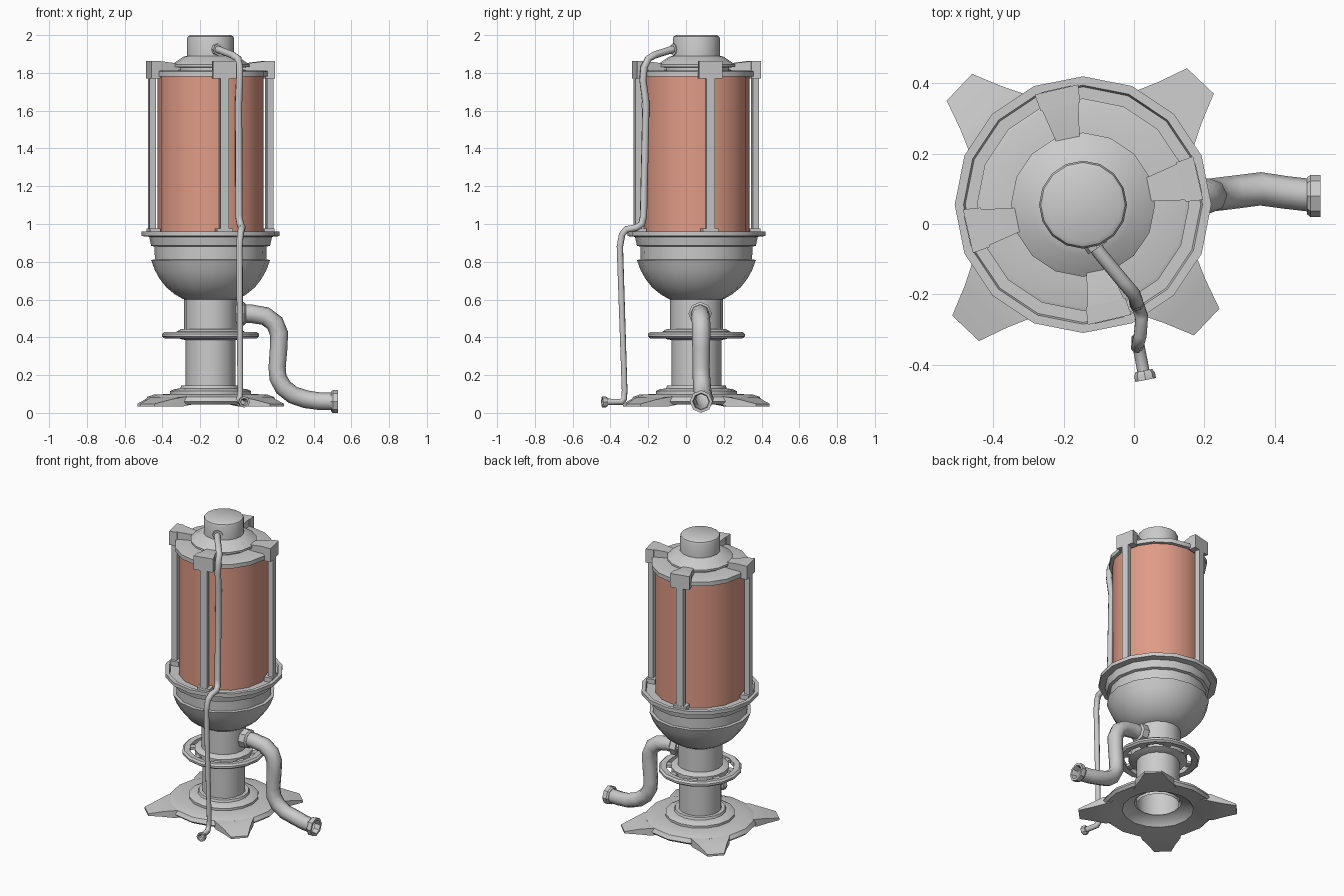
import bpy, bmesh, math
from mathutils import Vector, Matrix

if "Cube" in bpy.data.objects:
    bpy.data.objects.remove(bpy.data.objects["Cube"])

AXIS = Vector((-0.145, 0.055, 0))   # centre line of the tank
copper = bpy.data.materials.new("copper_tint")
copper.diffuse_color = (0.75, 0.33, 0.24, 1)
copper.use_nodes = True
copper.node_tree.nodes["Principled BSDF"].inputs["Base Color"].default_value = copper.diffuse_color


def finish(name, bm, mat=None, angle=35):
    bmesh.ops.recalc_face_normals(bm, faces=bm.faces)
    me = bpy.data.meshes.new(name)
    bm.to_mesh(me)
    bm.free()
    me.shade_smooth()
    me.set_sharp_from_angle(angle=math.radians(angle))
    ob = bpy.data.objects.new(name, me)
    bpy.context.collection.objects.link(ob)
    if mat:
        me.materials.append(mat)
    return ob


def lathe(name, profile, sides=16, closed=False, cap=False, at=AXIS, rot=None, mat=None):
    """Revolve (radius, height) points round z, then rotate and move."""
    bm = bmesh.new()
    rings = []
    for r, z in profile:
        rings.append([bm.verts.new((r * math.cos(a), r * math.sin(a), z))
                      for a in (2 * math.pi * i / sides for i in range(sides))])
    pairs = list(zip(rings, rings[1:])) + ([(rings[-1], rings[0])] if closed else [])
    for lo, hi in pairs:
        for i in range(sides):
            j = (i + 1) % sides
            bm.faces.new((lo[i], lo[j], hi[j], hi[i]))
    if cap:
        bm.faces.new(rings[-1])
        bm.faces.new(rings[0][::-1])
    m = Matrix.Translation(at) @ (rot.to_matrix().to_4x4() if rot else Matrix())
    bm.transform(m)
    return finish(name, bm, mat)


def add_loft(bm, sections, angle):
    """Radial solid from (radius, width, z_low, z_high) sections, turned by angle."""
    m = Matrix.Translation(AXIS) @ Matrix.Rotation(math.radians(angle), 4, 'Z')
    rings = [[bm.verts.new(m @ Vector(p)) for p in
              ((r, -w / 2, z0), (r, w / 2, z0), (r, w / 2, z1), (r, -w / 2, z1))]
             for r, w, z0, z1 in sections]
    for a, b in zip(rings, rings[1:]):
        for i in range(4):
            j = (i + 1) % 4
            bm.faces.new((a[i], a[j], b[j], b[i]))
    bm.faces.new(rings[0])
    bm.faces.new(rings[-1])


def radial(name, parts, start, count):
    bm = bmesh.new()
    for k in range(count):
        for sections in parts:
            add_loft(bm, sections, start + k * 360 / count)
    return finish(name, bm, angle=30)


def tube(name, pts, radius, bevel_res):
    """Pipe through (x, y, z, radius factor) points."""
    cu = bpy.data.curves.new(name, 'CURVE')
    cu.dimensions = '3D'
    cu.bevel_depth = radius
    cu.bevel_resolution = bevel_res
    sp = cu.splines.new('POLY')
    sp.points.add(len(pts) - 1)
    for p, (x, y, z, f) in zip(sp.points, pts):
        p.co = (x, y, z, 1)
        p.radius = f
    sp.use_smooth = True
    ob = bpy.data.objects.new(name, cu)
    bpy.context.collection.objects.link(ob)
    return ob


def fitting(name, at, direction, profile, sides=8):
    q = Vector(direction).to_track_quat('Z', 'Y')
    return lathe(name, profile, sides, closed=True, at=Vector(at), rot=q)


# base plate with stepped collar, hollow underneath
lathe("base_plate", [(.132, .14), (.145, .10), (.20, .08), (.22, .055), (.335, .045),
                     (.35, .06), (.335, .085), (.30, .097), (.215, .10), (.215, .115),
                     (.195, .125), (.16, .13), (.155, .145), (.132, .145)], closed=True)
radial("base_feet", [[(.22, .28, .055, .09), (.33, .235, .035, .085), (.40, .17, .035, .07),
                      (.485, .105, .035, .048)]], 46.5, 4)

# column, open at the bottom
lathe("column", [(.132, .09), (.132, .40), (.14, .41), (.14, .62)])
lathe("column_collar", [(.13, .385), (.155, .39), (.18, .40), (.18, .43), (.155, .445), (.13, .445)])

# ring around the column with short tabs
lathe("column_ring", [(.21, .398), (.245, .395), (.257, .405), (.257, .418), (.245, .428), (.21, .425)],
      closed=True)
radial("ring_tabs", [[(.17, .045, .402, .42), (.215, .045, .402, .42)]], 22.5, 8)

# bowl and flange
lathe("bowl", [(.13, .60), (.145, .602), (.19, .628), (.235, .665), (.27, .71), (.295, .755),
               (.315, .81), (.295, .812), (.297, .88), (.315, .885), (.325, .932), (.365, .936),
               (.365, .96), (.34, .96), (.335, .945), (.27, .945)])

# tank and cap
lathe("tank", [(.28, .94), (.28, 1.785)], cap=True, mat=copper)
lathe("tank_rim", [(.27, 1.78), (.302, 1.78), (.302, 1.808), (.29, 1.812), (.17, 1.812)])
lathe("tank_cap", [(.17, 1.80), (.17, 1.828), (.205, 1.832), (.205, 1.845), (.145, 1.885),
                   (.12, 1.892)])
lathe("top_knob", [(.125, 1.88), (.125, 1.98), (.12, 1.993), (.108, 2.0)], cap=True)

# cage: top brackets, rods and rod feet
radial("cage_brackets", [[(.17, .06, 1.815, 1.848), (.285, .105, 1.805, 1.862),
                          (.286, .115, 1.77, 1.862), (.336, .127, 1.77, 1.862)]], 13, 4)
radial("cage_rods", [[(.302, .046, .945, 1.78), (.336, .046, .945, 1.78)],
                     [(.282, .085, .945, .975), (.338, .085, .945, .975)]], 13, 4)

# thin pipe from the knob down the front
tube("thin_pipe", [(-.118, -.05, 1.925, 1), (-.10, -.08, 1.922, 1), (-.03, -.165, 1.895, 1),
                   (0, -.20, 1.875, 1), (.008, -.222, 1.83, 1), (.008, -.228, 1.76, 1),
                   (.003, -.212, 1.64, 1), (.005, -.225, 1.04, 1), (.012, -.235, .998, 1),
                   (.022, -.265, .98, 1), (.018, -.315, .972, 1), (.012, -.338, .945, .95),
                   (.008, -.35, .88, .9), (.012, -.325, .12, .8), (.008, -.327, .075, .85),
                   (.012, -.342, .058, .9), (.03, -.435, .058, .9)], .0195, 2)
fitting("thin_pipe_collar", (-.108, -.062, 1.924), (.55, -.83, 0),
        [(.015, -.02), (.032, -.02), (.032, .008), (.015, .008)])
fitting("thin_pipe_nozzle", (.03, -.427, .058), (.19, -.98, 0),
        [(.012, -.01), (.024, -.01), (.03, 0), (.03, .017), (.02, .017), (.016, 0)])

# thick hose from the column to the side
tube("thick_hose", [(-.02, .075, .525, 1), (.07, .075, .525, 1), (.145, .077, .512, 1),
                    (.195, .08, .475, 1), (.217, .08, .42, 1), (.215, .08, .34, .95),
                    (.207, .08, .24, .93), (.212, .082, .185, .95), (.24, .085, .135, .97),
                    (.29, .091, .095, .97), (.36, .10, .072, .97), (.43, .09, .062, .95),
                    (.515, .08, .06, .95)], .049, 2)
fitting("hose_collar", (.02, .075, .525), (1, 0, 0),
        [(.03, -.03), (.062, -.03), (.062, .012), (.05, .022), (.03, .022)])
fitting("hose_nozzle", (.50, .08, .06), (1, 0, 0),
        [(.04, -.008), (.052, -.008), (.06, .002), (.06, .03), (.045, .03), (.04, .012)])
